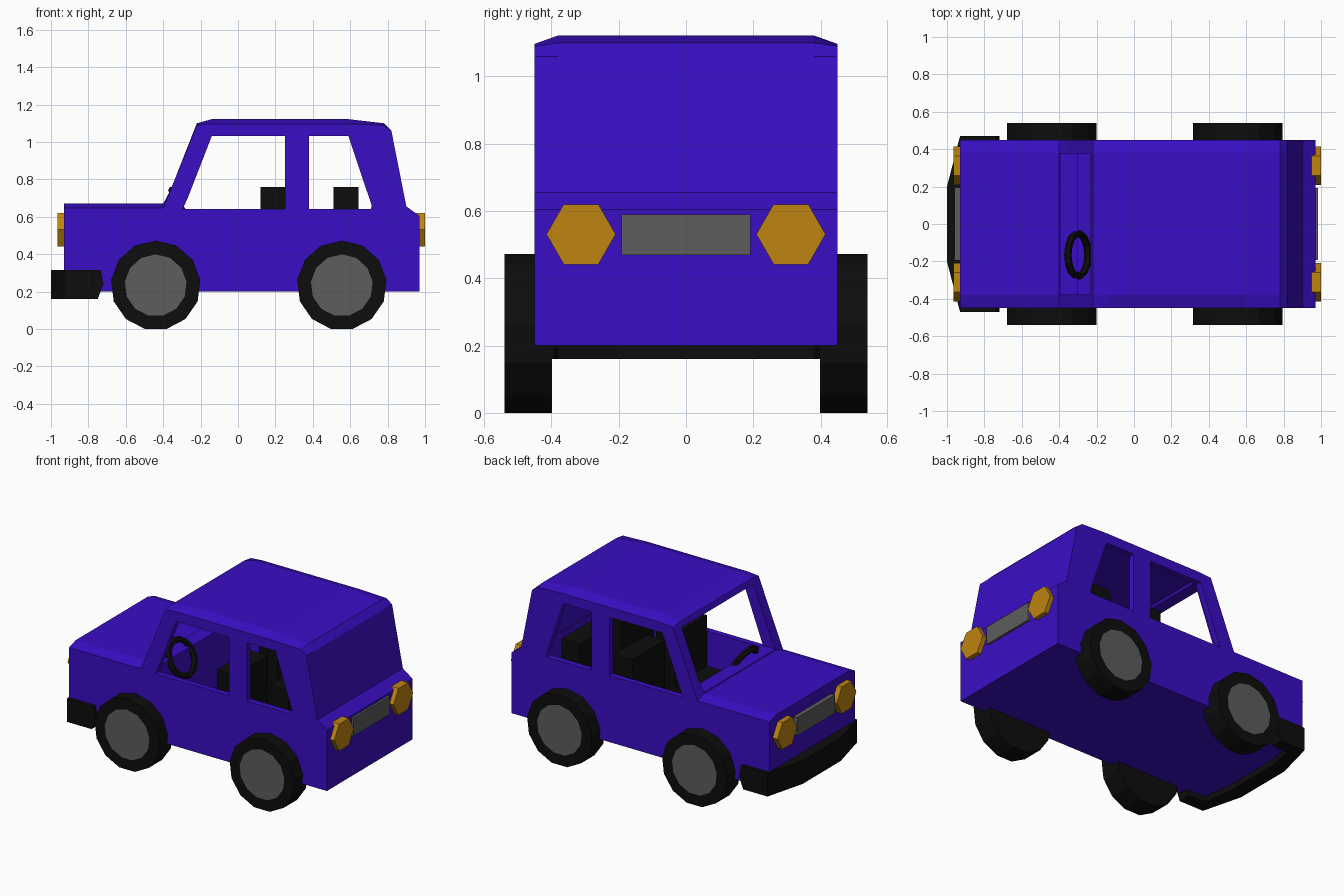
import bpy, bmesh, math
from mathutils import Matrix

if "Cube" in bpy.data.objects:
    bpy.data.objects.remove(bpy.data.objects["Cube"])


def material(name, color):
    m = bpy.data.materials.new(name)
    m.diffuse_color = (*color, 1)
    m.use_nodes = True
    m.node_tree.nodes["Principled BSDF"].inputs["Base Color"].default_value = m.diffuse_color
    return m


BLUE = material("blue paint", (0.042, 0.0042, 0.55))
BLACK = material("black rubber", (0.004, 0.004, 0.004))
GREY = material("grey metal", (0.11, 0.11, 0.11))
GOLD = material("amber lamp", (0.52, 0.235, 0.005))


def finish(name, bm, *mats):
    bmesh.ops.recalc_face_normals(bm, faces=bm.faces)
    me = bpy.data.meshes.new(name)
    bm.to_mesh(me)
    bm.free()
    for m in mats:
        me.materials.append(m)
    ob = bpy.data.objects.new(name, me)
    bpy.context.collection.objects.link(ob)
    return ob


def loft(name, loops, *mats, last_cap=0):
    """Skin equal-length point loops and cap both ends."""
    bm = bmesh.new()
    rings = [[bm.verts.new(p) for p in loop] for loop in loops]
    n = len(rings[0])
    for a, b in zip(rings, rings[1:]):
        for i in range(n):
            j = (i + 1) % n
            bm.faces.new((a[i], a[j], b[j], b[i]))
    bm.faces.new(rings[0])
    bm.faces.new(rings[-1]).material_index = last_cap
    return finish(name, bm, *mats)


def at_y(profile, y):
    return [(x, y, z) for x, z in profile]


def box(name, x, y, z, mat):
    corners = [(x[0], z[0]), (x[1], z[0]), (x[1], z[1]), (x[0], z[1])]
    return loft(name, [at_y(corners, y[0]), at_y(corners, y[1])], mat)


def cut(target, profile, half_width):
    cutter = loft("cutter", [at_y(profile, -half_width), at_y(profile, half_width)], BLUE)
    cutter.hide_render = True
    mod = target.modifiers.new("cut", 'BOOLEAN')
    mod.operation = 'DIFFERENCE'
    mod.solver = 'EXACT'
    mod.object = cutter
    bpy.context.view_layer.objects.active = target
    bpy.ops.object.modifier_apply(modifier=mod.name)
    bpy.data.objects.remove(cutter)


# Body shell: side profile with chamfered hood and roof edges
middle = [(-.93, .2), (-.93, .67), (-.40, .67), (-.36, .745), (-.22, 1.10), (-.14, 1.122),
          (.59, 1.122), (.78, 1.10), (.82, 1.06), (.90, .655), (.97, .605), (.97, .2)]
edge_z = {1: .648, 2: .648, 4: 1.09, 5: 1.097, 6: 1.097, 7: 1.09}
side = [(x, edge_z.get(i, z)) for i, (x, z) in enumerate(middle)]
body = loft("body", [at_y(side, -.45), at_y(middle, -.38), at_y(middle, .38), at_y(side, .45)], BLUE)

# Cabin hollow, windscreen and side windows
cut(body, [(-.31, .24), (-.31, .655), (-.15, 1.08), (.76, 1.07), (.785, 1.04),
           (.86, .63), (.92, .59), (.92, .24)], .41)
cut(body, [(-.6, .676), (-.6, 1.065), (-.10, 1.065), (-.26, .676)], .378)
cut(body, [(-.295, .642), (-.265, .71), (-.14, 1.032), (.25, 1.032), (.25, .642)], 1)
cut(body, [(.38, .642), (.38, 1.032), (.59, 1.032), (.715, .66), (.71, .642)], 1)

# Wheels with grey hub faces on the outside
def circle(cx, cz, r, y, n=13):
    return [(cx + r * math.cos(math.pi / 2 + math.tau * i / n), y,
             cz + r * math.sin(math.pi / 2 + math.tau * i / n)) for i in range(n)]


R = .24
CZ = R * math.cos(math.pi / 13)
for end, x in (("front", -.44), ("rear", .555)):
    for label, s in (("right", -1), ("left", 1)):
        loft(f"{end}_{label}_wheel",
             [circle(x, CZ, R, s * .398), circle(x, CZ, R, s * .54), circle(x, CZ, .166, s * .54)],
             BLACK, GREY, last_cap=1)

# Wrap-round front bumper
def bumper_loop(tip, z):
    half = [(tip, .47), (-.93, .47), (-1.0, .2)]
    inner = [(-.90, .2), (-.87, .38), (tip, .39)]
    pts = half + [(x, -y) for x, y in reversed(half)]
    pts += [(x, -y) for x, y in reversed(inner)] + inner
    return [(x, y, z) for x, y in pts]


loft("bumper", [bumper_loop(-.75, .16), bumper_loop(-.72, .24), bumper_loop(-.735, .315)], BLACK)

# Hexagonal lamps
for name, x0, x1 in (("headlamp", -.965, -.91), ("tail_lamp", .945, 1.0)):
    for label, y in (("right", -.312), ("left", .312)):
        loops = [[(x, y + .103 * math.cos(math.tau * i / 6), .531 + .103 * math.sin(math.tau * i / 6))
                  for i in range(6)] for x in (x0, x1)]
        loft(f"{label}_{name}", loops, GOLD)

# Front grille and rear plate
box("grille", (-.96, -.92), (-.195, .195), (.47, .59), GREY)
box("rear_plate", (.95, .985), (-.192, .192), (.47, .59), GREY)

# Seats: backrest and cushion
for row, x in (("front", .12), ("rear", .51)):
    for label, y in (("right", (-.39, -.05)), ("left", (.05, .39))):
        box(f"{row}_{label}_seat_back", (x, x + .135), y, (.3, .76), BLACK)
        box(f"{row}_{label}_seat_cushion", (x - .2, x + .01), y, (.23, .42), BLACK)

# Steering wheel: tilted ring
bm = bmesh.new()
n, m = 14, 6
ring = [[bm.verts.new(((.115 + .02 * math.cos(math.tau * j / m)) * math.cos(math.tau * i / n),
                       (.115 + .02 * math.cos(math.tau * j / m)) * math.sin(math.tau * i / n),
                       .02 * math.sin(math.tau * j / m))) for j in range(m)] for i in range(n)]
for i in range(n):
    for j in range(m):
        a, b = ring[i], ring[(i + 1) % n]
        bm.faces.new((a[j], b[j], b[(j + 1) % m], a[(j + 1) % m]))
bm.transform(Matrix.Translation((-.30, -.165, .64)) @ Matrix.Rotation(math.radians(62), 4, 'Y'))
finish("steering_wheel", bm, BLACK)
